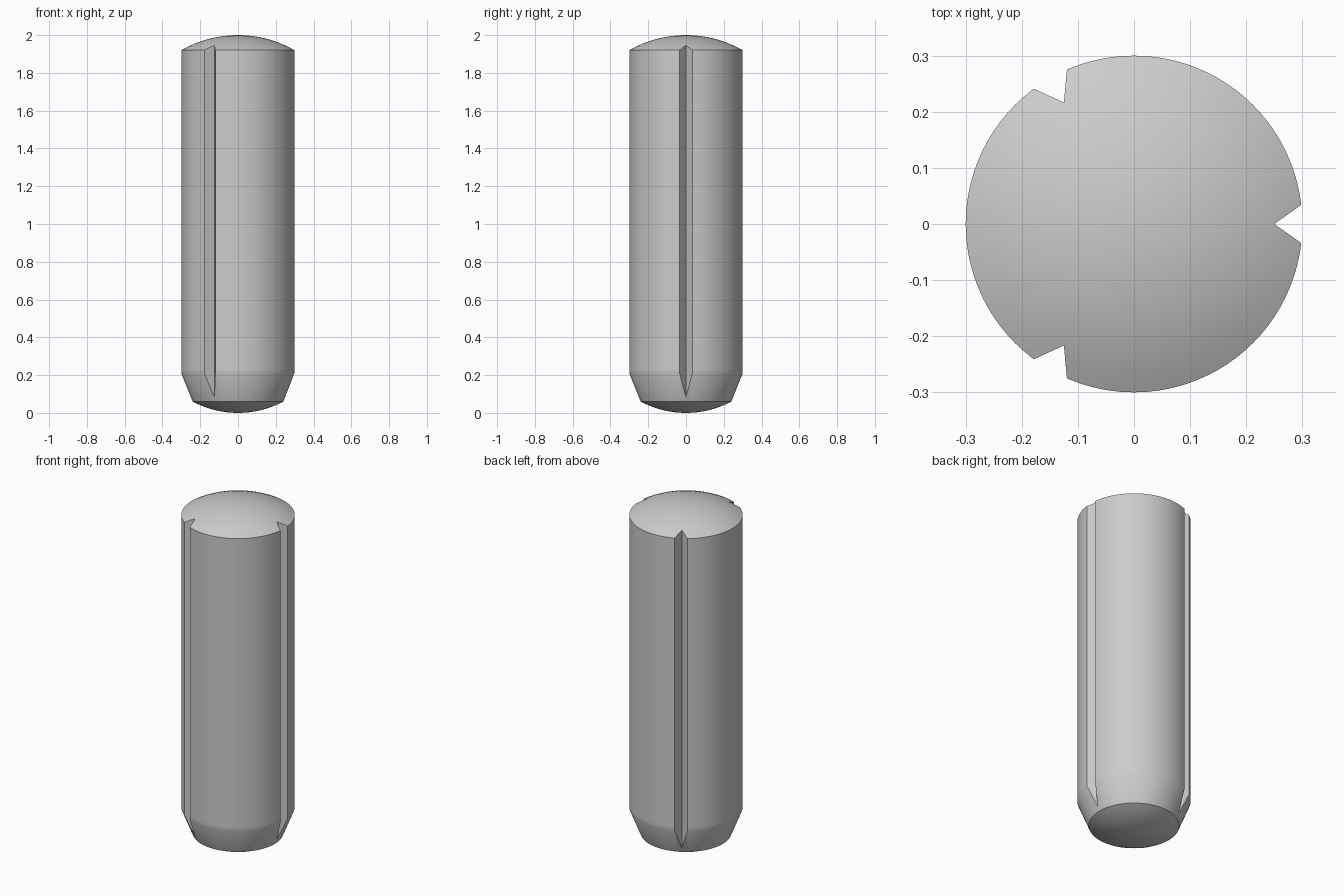
import bpy, bmesh, math
from mathutils import Vector, Matrix

if "Cube" in bpy.data.objects:
    bpy.data.objects.remove(bpy.data.objects["Cube"])

SEGMENTS = 96
RADIUS, TIP_RADIUS, HEIGHT = 0.30, 0.24, 2.0
TOP_SAG, TIP_SAG, TAPER_END = 0.08, 0.06, 0.21


def dome(radius, sag, steps=8):
    """Arc from the axis out to the rim, as (radius, drop) pairs."""
    big = (radius ** 2 + sag ** 2) / (2 * sag)
    end = math.asin(radius / big)
    return [(big * math.sin(end * i / steps), big * (1 - math.cos(end * i / steps)))
            for i in range(steps + 1)]


def make_object(name, bm):
    bmesh.ops.recalc_face_normals(bm, faces=bm.faces)
    mesh = bpy.data.meshes.new(name)
    bm.to_mesh(mesh)
    bm.free()
    obj = bpy.data.objects.new(name, mesh)
    bpy.context.collection.objects.link(obj)
    return obj


# Pin body: domed tip, tapered lead-in, straight shank, domed top
profile = dome(TIP_RADIUS, TIP_SAG)
profile += [(RADIUS, TAPER_END), (RADIUS, TAPER_END + 0.02)]
profile += [(r, HEIGHT - drop) for r, drop in reversed(dome(RADIUS, TOP_SAG))]
bm = bmesh.new()
verts = [bm.verts.new((r, 0, z)) for r, z in profile]
edges = [bm.edges.new(pair) for pair in zip(verts, verts[1:])]
bmesh.ops.spin(bm, geom=verts + edges, axis=(0, 0, 1), cent=(0, 0, 0),
               angle=math.tau, steps=SEGMENTS, use_duplicate=False)
bmesh.ops.remove_doubles(bm, verts=bm.verts, dist=1e-5)
bmesh.ops.dissolve_degenerate(bm, edges=bm.edges, dist=1e-6)
pin = make_object("grooved_pin", bm)

# Three V-shaped groove cutters, evenly spaced around the pin
bm = bmesh.new()
half_width = 0.15 * 0.034 / 0.048
for k in range(3):
    turn = Matrix.Rotation(k * math.tau / 3, 3, 'Z')
    tri = [(0.25, 0), (0.40, half_width), (0.40, -half_width)]
    face = bm.faces.new([bm.verts.new(turn @ Vector((x, y, -0.1))) for x, y in tri])
    ext = bmesh.ops.extrude_face_region(bm, geom=[face])["geom"]
    bmesh.ops.translate(bm, vec=(0, 0, HEIGHT + 0.2),
                        verts=[v for v in ext if isinstance(v, bmesh.types.BMVert)])
cutter = make_object("groove_cutter", bm)
cutter.hide_render = True

# Cut the grooves, then shade smooth with sharp rims
cut = pin.modifiers.new("grooves", 'BOOLEAN')
cut.operation = 'DIFFERENCE'
cut.solver = 'EXACT'
cut.object = cutter
bpy.context.view_layer.objects.active = pin
pin.select_set(True)
bpy.ops.object.modifier_apply(modifier=cut.name)
bpy.data.objects.remove(cutter)
bpy.ops.object.shade_smooth_by_angle(angle=math.radians(30))
